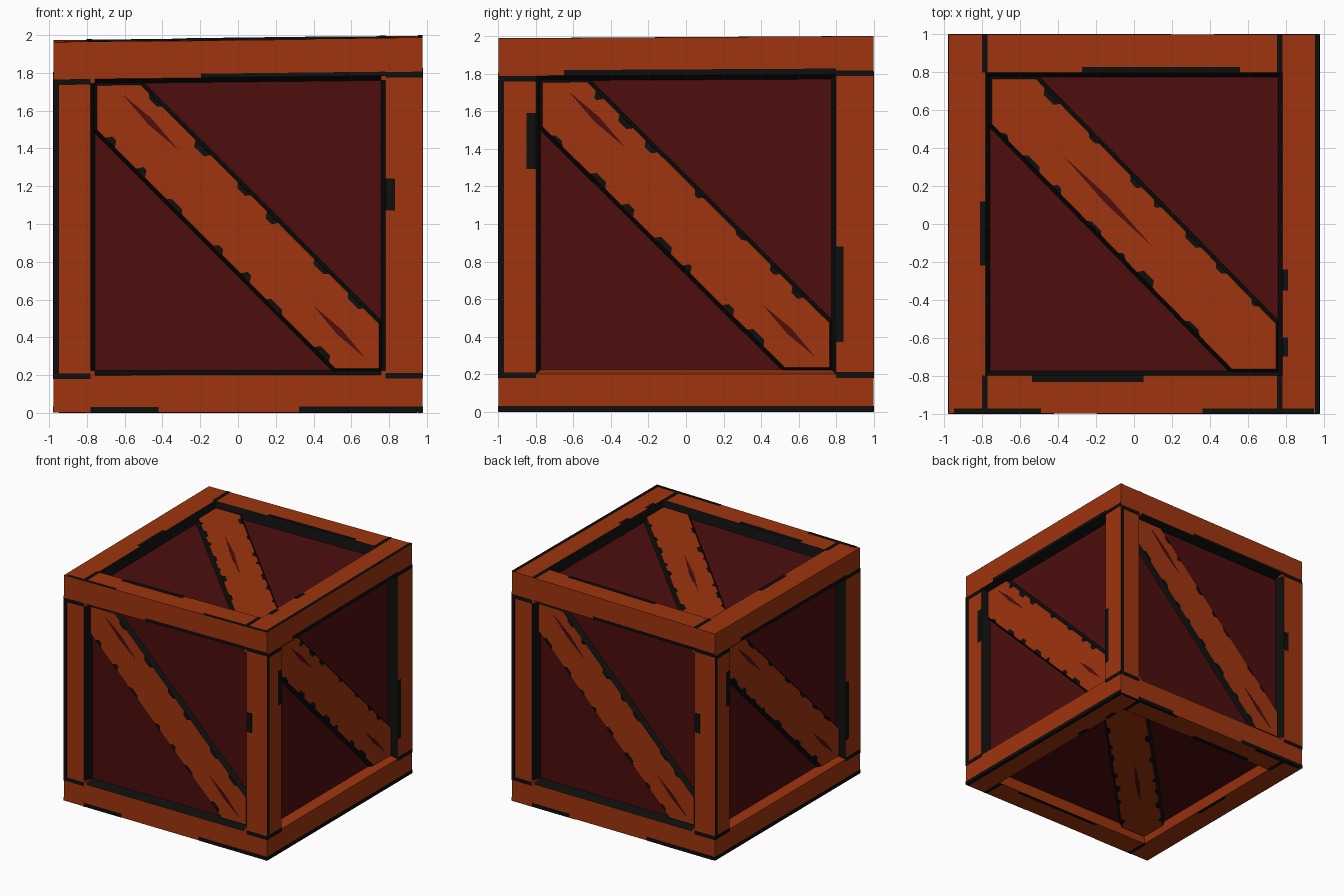
import bpy, bmesh, random
from mathutils import Vector

if "Cube" in bpy.data.objects:
    bpy.data.objects.remove(bpy.data.objects["Cube"])

random.seed(4)


def material(name, rgb):
    m = bpy.data.materials.new(name)
    m.diffuse_color = (*rgb, 1)
    m.use_nodes = True
    m.node_tree.nodes["Principled BSDF"].inputs["Base Color"].default_value = m.diffuse_color
    return m


MATS = [material("orange_wood", (0.345, 0.035, 0.0044)),
        material("dark_red_panel", (0.074, 0.004, 0.004)),
        material("black_wear", (0.0044, 0.0044, 0.0042))]
ORANGE, RED, BLACK = 0, 1, 2
PANEL, BRACE, PROUD = 0.92, 0.96, 1.003   # distances from the centre


def fit(p):
    """Unit cube to final size, with the slightly crooked top."""
    x, y, z = p / PROUD
    h = (z + 1) / 2
    return Vector((x * 0.98, y, 2 * h + h * (0.012 * (x - 1) + 0.006 * (y - 1))))


def finish(name, bm):
    for v in bm.verts:
        v.co = fit(v.co)
    bmesh.ops.recalc_face_normals(bm, faces=bm.faces)
    me = bpy.data.meshes.new(name)
    bm.to_mesh(me)
    bm.free()
    for m in MATS:
        me.materials.append(m)
    ob = bpy.data.objects.new(name, me)
    bpy.context.collection.objects.link(ob)


def prism(bm, low, high, side, cap):
    """Loft between two matching outlines; returns the side faces."""
    a = [bm.verts.new(p) for p in low]
    b = [bm.verts.new(p) for p in high]
    n = len(a)
    for ring in (a, b):
        bm.faces.new(ring).material_index = cap
    sides = [bm.faces.new((a[i], a[(i + 1) % n], b[(i + 1) % n], b[i])) for i in range(n)]
    for f in sides:
        f.material_index = side
    return sides


# Inner box that forms the six recessed panels
bm = bmesh.new()
bmesh.ops.create_cube(bm, size=2 * PANEL)
for f in bm.faces:
    f.material_index = RED
finish("inner_panels", bm)

# Frame beams: square section with sloping walls down to the panels
SECTION = [(1, 1), (0.8, 1), (0.775, PANEL), (0.775, 0.775), (PANEL, 0.775), (1, 0.8)]


def beam(name, axis, half, s, t):
    def ring(end):
        pts = []
        for a, b in SECTION:
            p = [a * s, b * t]
            p.insert(axis, end)
            pts.append(Vector(p))
        return pts
    bm = bmesh.new()
    sides = prism(bm, ring(-half), ring(half), ORANGE, ORANGE)
    for i in (1, 4):                       # sloping walls
        c = sides[i].calc_center_median()
        low_side = axis == 1 and c.z < -0.7 and abs(c.x) > 0.9
        if not (c.z < -0.9 or low_side):
            sides[i].material_index = BLACK
    finish(name, bm)


for s in (-1, 1):
    for t in (-1, 1):
        level = "top" if t > 0 else "bottom"
        beam(f"{level}_{'back' if s > 0 else 'front'}_rail", 0, 0.8, s, t)
        beam(f"{level}_{'right' if s > 0 else 'left'}_rail", 1, 1.0, s, t)
        beam(f"{'right' if s > 0 else 'left'}_{'back' if t > 0 else 'front'}_post", 2, 0.8, s, t)

# Worn black marks on the frame: rectangles u0, v0, u1, v1 on each kind of face
POST_ENDS = [(-1, .77, -.8, .8), (.8, .79, 1, .82), (-1, -.82, -.8, -.79), (.8, -.82, 1, -.79),
             (-1, -.79, -.97, .77)]
FRONT = POST_ENDS + [(-.2, .8, .8, .822), (.8, .08, .85, .25), (-.8, -1, -.43, -.97),
                     (.33, -1, 1, -.97)]
SIDE = POST_ENDS + [(-.65, .8, .8, .83), (-.85, .3, -.8, .6), (.8, -.63, .84, -.12),
                    (-1, -1, 1, -.97)]
TOP = [(-.82, .8, -.79, 1), (.77, .8, .8, 1), (-.82, -1, -.79, -.8), (.77, -1, .8, -.8),
       (.975, -1, 1, 1), (-.28, .8, .57, .83), (-.55, -.835, .05, -.8), (-.97, -1, -.5, -.975),
       (.37, -1, .97, -.975), (.8, -.35, .83, -.24), (.8, -.7, .83, -.6), (-.83, -.22, -.8, .12)]

# Red scratches on the braces: position along, length, offset across
SCRATCH_ENDS = [(-.52, .15, .09), (.56, .14, -.02)]
SCRATCH_MID = [(-.13, .24, -.02)]

X, Y, Z = Vector((1, 0, 0)), Vector((0, 1, 0)), Vector((0, 0, 1))
FACES = [("front", X, Z, FRONT, SCRATCH_ENDS), ("back", -X, Z, FRONT, SCRATCH_ENDS),
         ("right", Y, Z, SIDE, SCRATCH_ENDS), ("left", -Y, Z, SIDE, SCRATCH_ENDS),
         ("top", X, Y, TOP, SCRATCH_MID), ("bottom", X, -Y, TOP, SCRATCH_MID)]


def band(k, e):
    """Diagonal strip |u + v| < k clipped to the panel corner square."""
    return [(-e, e), (-e, e - k), (e - k, -e), (e, -e), (e, k - e), (k - e, e)]


for name, u, v, marks, scratches in FACES:
    n = u.cross(v)

    def on(pts, d):
        return [u * a + v * b + n * d for a, b in pts]

    def along(t, off):
        return (t + off / 2, -t + off / 2)   # t runs down the diagonal

    # Diagonal brace with dark sloping edges
    bm = bmesh.new()
    prism(bm, on(band(0.275, 0.785), PANEL - 0.01), on(band(0.238, 0.765), BRACE), BLACK, ORANGE)
    finish(name + "_brace", bm)

    # Chipped edges and scratches on the brace
    bm = bmesh.new()
    for s in (-1, 1):
        t = -0.6
        while t < 0.55:
            w = random.uniform(0.04, 0.09)
            o, i = s * 0.238, s * random.uniform(0.19, 0.215)
            pts = [along(t, o), along(t + w, o), along(t + w - .015, i), along(t + .015, i)]
            prism(bm, on(pts, BRACE - 0.002), on(pts, BRACE + 0.002), BLACK, BLACK)
            t += w + random.uniform(0.06, 0.2)
    for t, l, o in scratches:
        pts = [along(t - l, o), along(t, o - .025), along(t + l, o), along(t, o + .025)]
        prism(bm, on(pts, BRACE - 0.002), on(pts, BRACE + 0.002), RED, RED)
    finish(name + "_brace_wear", bm)

    # Frame wear
    bm = bmesh.new()
    for a, b, c, d in marks:
        pts = [(a, b), (c, b), (c, d), (a, d)]
        prism(bm, on(pts, 0.998), on(pts, PROUD), BLACK, BLACK)
    finish(name + "_frame_wear", bm)
